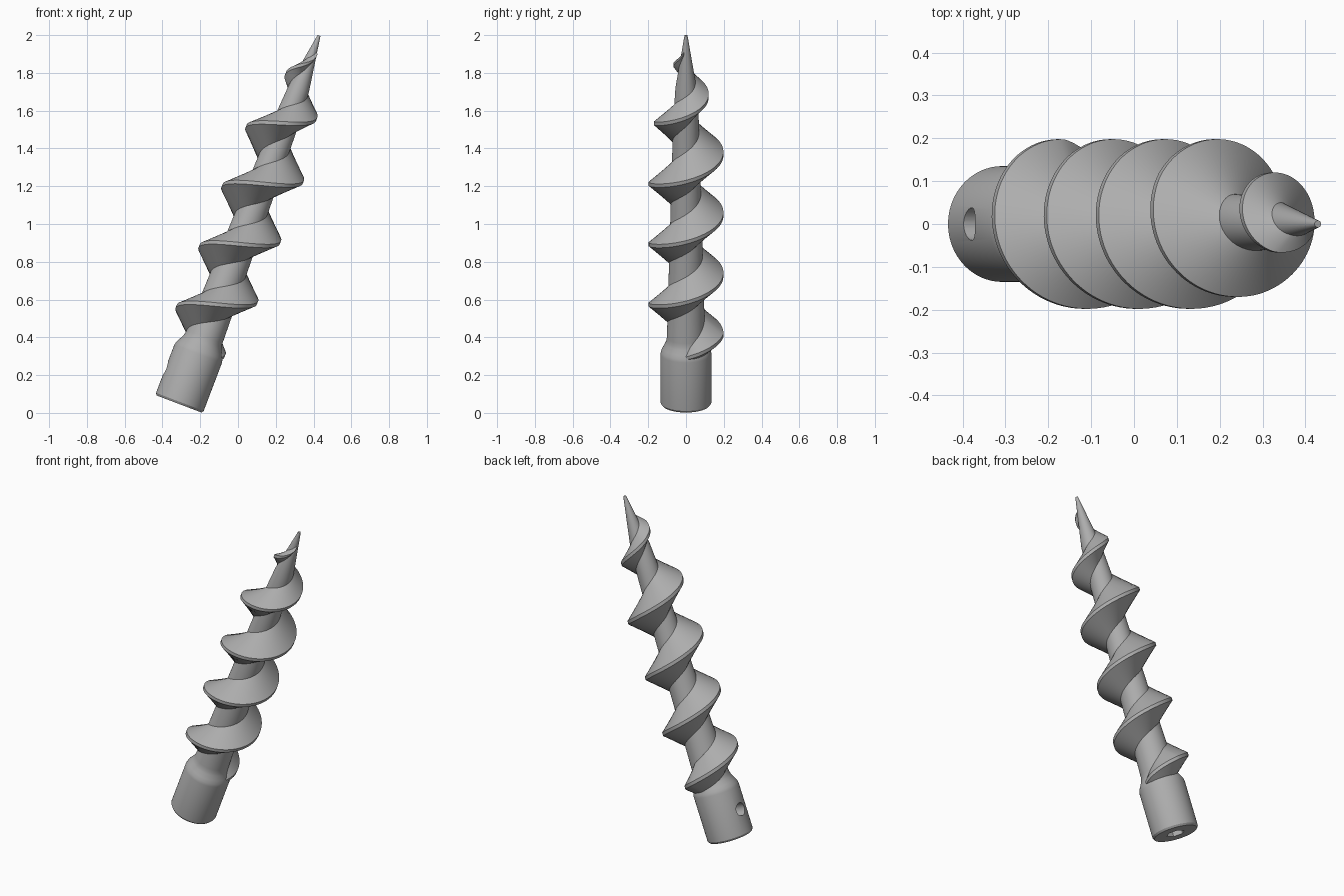
import bpy, bmesh, math
from mathutils import Matrix, Vector

if "Cube" in bpy.data.objects:
    bpy.data.objects.remove(bpy.data.objects["Cube"], do_unlink=True)

# One metal colour, and the lean of the whole tool
steel = bpy.data.materials.new("steel grey")
steel.use_nodes = True
GREY = (0.42, 0.42, 0.42, 1)
steel.diffuse_color = GREY
steel.node_tree.nodes["Principled BSDF"].inputs["Base Color"].default_value = GREY
LEAN = Matrix.Translation((-0.312, 0, 0.047)) @ Matrix.Rotation(math.radians(20.8), 4, 'Y')

# Outline of socket, shoulder, shaft and point: (height, radius)
BODY = [(0, 0.127), (0.012, 0.135), (0.285, 0.135), (0.302, 0.131), (0.32, 0.122),
        (0.345, 0.109), (0.36, 0.104), (0.38, 0.101), (1.6, 0.068), (1.79, 0.056),
        (2.087, 0.008)]
# Outer radius of the spiral flight: (height, radius)
RIM = [(0.305, 0.125), (0.33, 0.15), (0.39, 0.198), (1.47, 0.198), (1.6, 0.167),
       (1.75, 0.122), (1.9, 0.077), (1.99, 0.03)]
PITCH = 0.342


def lookup(table, t):
    """Linear interpolation along a table of (height, radius)."""
    for (t0, r0), (t1, r1) in zip(table, table[1:]):
        if t <= t1:
            return r0 + (r1 - r0) * max(0, t - t0) / (t1 - t0)
    return table[-1][1]


def skin(name, rings):
    """Bridge equal-length rings of points and cap both ends."""
    bm = bmesh.new()
    loops = [[bm.verts.new(p) for p in ring] for ring in rings]
    n = len(loops[0])
    for a, b in zip(loops, loops[1:]):
        for i in range(n):
            j = (i + 1) % n
            bm.faces.new((a[i], a[j], b[j], b[i]))
    bm.faces.new(loops[0])
    bm.faces.new(loops[-1])
    bmesh.ops.recalc_face_normals(bm, faces=bm.faces)
    mesh = bpy.data.meshes.new(name)
    bm.to_mesh(mesh)
    bm.free()
    mesh.materials.append(steel)
    ob = bpy.data.objects.new(name, mesh)
    ob.matrix_world = LEAN
    bpy.context.collection.objects.link(ob)
    return ob


def circle(r, z, n):
    return [Vector((r * math.cos(a), r * math.sin(a), z))
            for a in (math.tau * i / n for i in range(n))]


def select(ob):
    bpy.ops.object.select_all(action='DESELECT')
    ob.select_set(True)
    bpy.context.view_layer.objects.active = ob


# Turned body
shaft = skin("socket_and_shaft", [circle(r, z, 96) for z, r in BODY])

# Hexagonal drive bore below, and round pin hole in the right side
bore = skin("bore_cutter", [circle(0.055, z, 6) for z in (-0.05, 0.24)])
turn = Matrix.Translation((0, 0, 0.152)) @ Matrix.Rotation(-math.pi / 2, 4, 'Y')
pin = skin("pin_cutter", [[turn @ p for p in circle(0.038, d, 32)] for d in (0.02, 0.2)])
select(shaft)
for cutter in (bore, pin):
    cutter.hide_render = True
    mod = shaft.modifiers.new("cut", 'BOOLEAN')
    mod.operation, mod.solver, mod.object = 'DIFFERENCE', 'EXACT', cutter
    bpy.ops.object.modifier_apply(modifier=mod.name)
    bpy.data.objects.remove(cutter, do_unlink=True)

# Spiral flight: thin at the rim, wide where it meets the shaft
sections = []
start, end, steps = RIM[0][0], RIM[-1][0], 420
for k in range(steps + 1):
    t = start + (end - start) * k / steps
    angle = math.pi / 2 + math.tau * (t - 0.392) / PITCH
    core = lookup(BODY[7:], t) - 0.012
    rim = max(lookup(RIM, t), core + 0.004)
    lip = min(0.01, 0.2 * (rim - core))
    root = lip + 0.88 * (rim - core)
    out = Vector((math.cos(angle), math.sin(angle), 0))
    sections.append([out * r + Vector((0, 0, t + h)) for r, h in
                     ((core, -root), (rim, -lip), (rim, lip), (core, root))])
flight = skin("spiral_flight", sections)

# Smooth curves with crisp edges
for ob in (shaft, flight):
    select(ob)
    bpy.ops.object.shade_smooth_by_angle(angle=math.radians(30))
